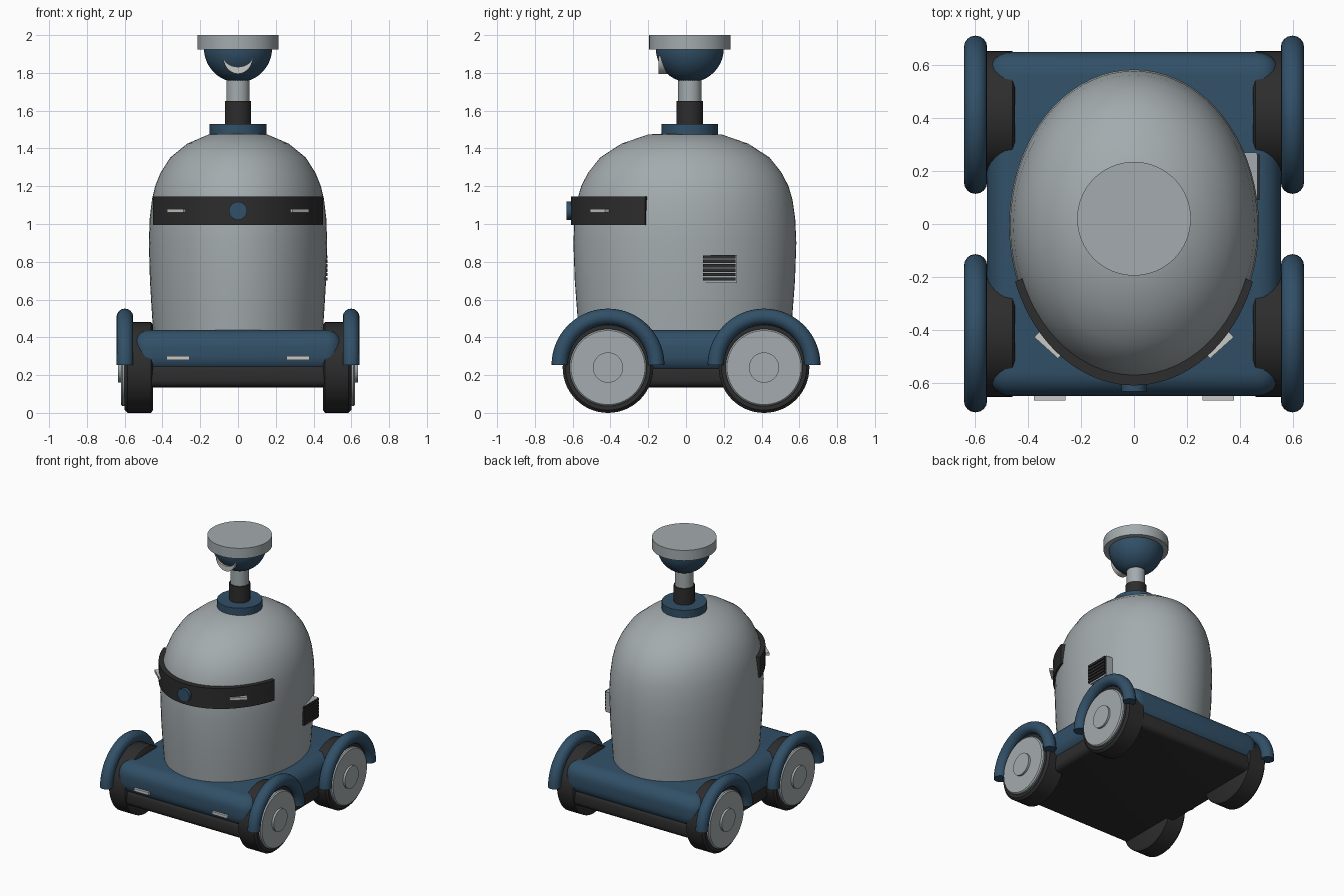
import bpy, bmesh, math
from mathutils import Vector, Matrix

if "Cube" in bpy.data.objects:
    bpy.data.objects.remove(bpy.data.objects["Cube"])


def mat(name, rgb):
    m = bpy.data.materials.new(name)
    m.diffuse_color = (*rgb, 1)
    m.use_nodes = True
    m.node_tree.nodes["Principled BSDF"].inputs["Base Color"].default_value = m.diffuse_color
    return m


GREY = mat("light grey", (0.37, 0.41, 0.425))
BLUE = mat("deep blue", (0.031, 0.08, 0.137))
DARK = mat("charcoal", (0.026, 0.026, 0.026))
PALE = mat("pale lamp", (0.58, 0.58, 0.56))


def finish(bm, name, m, angle=35):
    bmesh.ops.recalc_face_normals(bm, faces=bm.faces[:])
    me = bpy.data.meshes.new(name)
    bm.to_mesh(me)
    bm.free()
    me.materials.append(m)
    ob = bpy.data.objects.new(name, me)
    bpy.context.collection.objects.link(ob)
    bpy.ops.object.select_all(action='DESELECT')
    ob.select_set(True)
    bpy.context.view_layer.objects.active = ob
    bpy.ops.object.shade_smooth_by_angle(angle=math.radians(angle))
    return ob


def skin(bm, rings):
    """Bridge closed rings of points and cap both ends."""
    vs = [[bm.verts.new(p) for p in r] for r in rings]
    n = len(vs[0])
    for a, b in zip(vs, vs[1:]):
        for i in range(n):
            bm.faces.new((a[i], a[(i + 1) % n], b[(i + 1) % n], b[i]))
    bm.faces.new(vs[0])
    bm.faces.new(vs[-1])


def lathe(name, m, prof, centre=(0, 0, 0), sx=1, sy=1, side=0, n=56):
    """Revolve (radius, height) about z, or about x when side is +1 / -1."""
    bm = bmesh.new()
    c = Vector(centre)
    rings = []
    for r, h in prof:
        ring = []
        for i in range(n):
            a = 2 * math.pi * i / n
            u, v = r * math.cos(a) * sx, r * math.sin(a) * sy
            ring.append(c + (Vector((side * h, u, v)) if side else Vector((u, v, h))))
        rings.append(ring)
    skin(bm, rings)
    return finish(bm, name, m)


def box(name, m, lo, hi, bevel=0, seg=6, rot=0):
    bm = bmesh.new()
    lo, hi = Vector(lo), Vector(hi)
    d = hi - lo
    bmesh.ops.create_cube(bm, size=1, matrix=Matrix.Translation((lo + hi) / 2)
                          @ Matrix.Rotation(rot, 4, 'Z') @ Matrix.Diagonal((*d, 1)))
    if bevel:
        bmesh.ops.bevel(bm, geom=bm.edges[:], offset=bevel, segments=seg,
                        profile=0.5, affect='EDGES')
    return finish(bm, name, m)


def prism(name, m, pts, push):
    bm = bmesh.new()
    p = [Vector(q) for q in pts]
    skin(bm, [p, [q + Vector(push) for q in p]])
    return finish(bm, name, m)


# Chassis and underbody
box("chassis", BLUE, (-0.555, -0.65, 0.21), (0.555, 0.65, 0.44), 0.09)
box("underbody", DARK, (-0.53, -0.64, 0.135), (0.53, 0.64, 0.26), 0.04, 4)

# Wheels, hubs and mudguards
WY, WZ = 0.413, 0.24
for s in (1, -1):
    for e in (1, -1):
        tag = ("front" if e < 0 else "back") + ("_right" if s > 0 else "_left")
        c = (0, e * WY, WZ)
        lathe("tyre_" + tag, DARK, [(0.225, 0.45), (0.24, 0.46), (0.24, 0.585), (0.225, 0.6)], c, side=s)
        lathe("hub_" + tag, GREY, [(0.204, 0.58), (0.204, 0.612), (0.196, 0.62)], c, side=s)
        lathe("hub_cap_" + tag, GREY, [(0.08, 0.61), (0.08, 0.635)], c, side=s, n=32)
        bm = bmesh.new()
        rings = []
        for i in range(29):
            a = math.pi * i / 28
            ring = []
            for j in range(16):
                t = 2 * math.pi * j / 16
                r = 0.256 + 0.043 * math.cos(t)
                ring.append((s * (0.599 + 0.044 * math.sin(t)),
                             e * WY + r * math.cos(a), 0.253 + r * math.sin(a)))
            rings.append(ring)
        skin(bm, rings)
        finish(bm, "mudguard_" + tag, BLUE)

# Domed oval body
lathe("body", GREY, [(0.95, 0.42), (0.965, 0.52), (0.988, 0.70), (1.0, 0.90), (0.99, 1.03),
                     (0.965, 1.13), (0.93, 1.2), (0.87, 1.27), (0.76, 1.352), (0.57, 1.425),
                     (0.33, 1.474), (0.15, 1.48)],
      (0, -0.006, 0), 0.472, 0.59, n=72)

# Wrap-around visor
arc = [math.radians(-159.5 + 139 * i / 40) for i in range(41)]
outer = [(0.48 * math.cos(a), -0.006 + 0.604 * math.sin(a), 0.995) for a in arc]
inner = [(0.44 * math.cos(a), -0.006 + 0.56 * math.sin(a), 0.995) for a in reversed(arc)]
prism("visor", DARK, outer + inner, (0, 0, 0.15))

# Visor sensor and lamps, chassis lamps
prism("visor_sensor", BLUE,
      [(0.048 * math.cos(math.pi * i / 16), -0.605, 1.07 + 0.048 * math.sin(math.pi * i / 16))
       for i in range(32)], (0, -0.028, 0))
for s, tag in ((1, "right"), (-1, "left")):
    box("visor_lamp_" + tag, PALE, (s * 0.322 - 0.06, -0.472, 1.06),
        (s * 0.322 + 0.06, -0.442, 1.08), rot=s * math.radians(42))
    box("chassis_lamp_" + tag, PALE, (s * 0.318 - 0.06, -0.667, 0.28),
        (s * 0.318 + 0.06, -0.64, 0.3))

# Side vent with slats
box("vent_plate", GREY, (0.40, 0.1, 0.688), (0.465, 0.27, 0.835))
for i in range(6):
    z = 0.70 + i * 0.0235
    box(f"vent_slat_{i + 1}", DARK, (0.43, 0.09, z), (0.474, 0.262, z + 0.017))

# Neck and head
HC = (0, 0.02, 0)
lathe("collar", BLUE, [(0.15, 1.46), (0.15, 1.53)], HC)
lathe("neck_sleeve", DARK, [(0.07, 1.5), (0.07, 1.65)], HC, n=40)
lathe("neck_post", GREY, [(0.062, 1.63), (0.062, 1.79)], HC, n=40)
bowl = [math.radians(-70 + 70 * i / 12) for i in range(13)]
lathe("head_bowl", BLUE, [(0.18 * math.cos(a), 1.93 + 0.18 * math.sin(a)) for a in bowl], HC)
lathe("head_disc", GREY, [(0.215, 1.924), (0.215, 2.0)], HC, n=64)

# Crescent on the front of the head
lower = [math.radians(180 + 180 * i / 20) for i in range(21)]
low = [(0.08 * math.cos(a), -0.145, 1.89 + 0.095 * math.sin(a)) for a in lower]
top = [(0.078 * math.cos(a), -0.145, 1.89 + 0.058 * math.sin(a)) for a in reversed(lower[1:-1])]
prism("head_crescent", PALE, low + top, (0, 0.06, 0))
